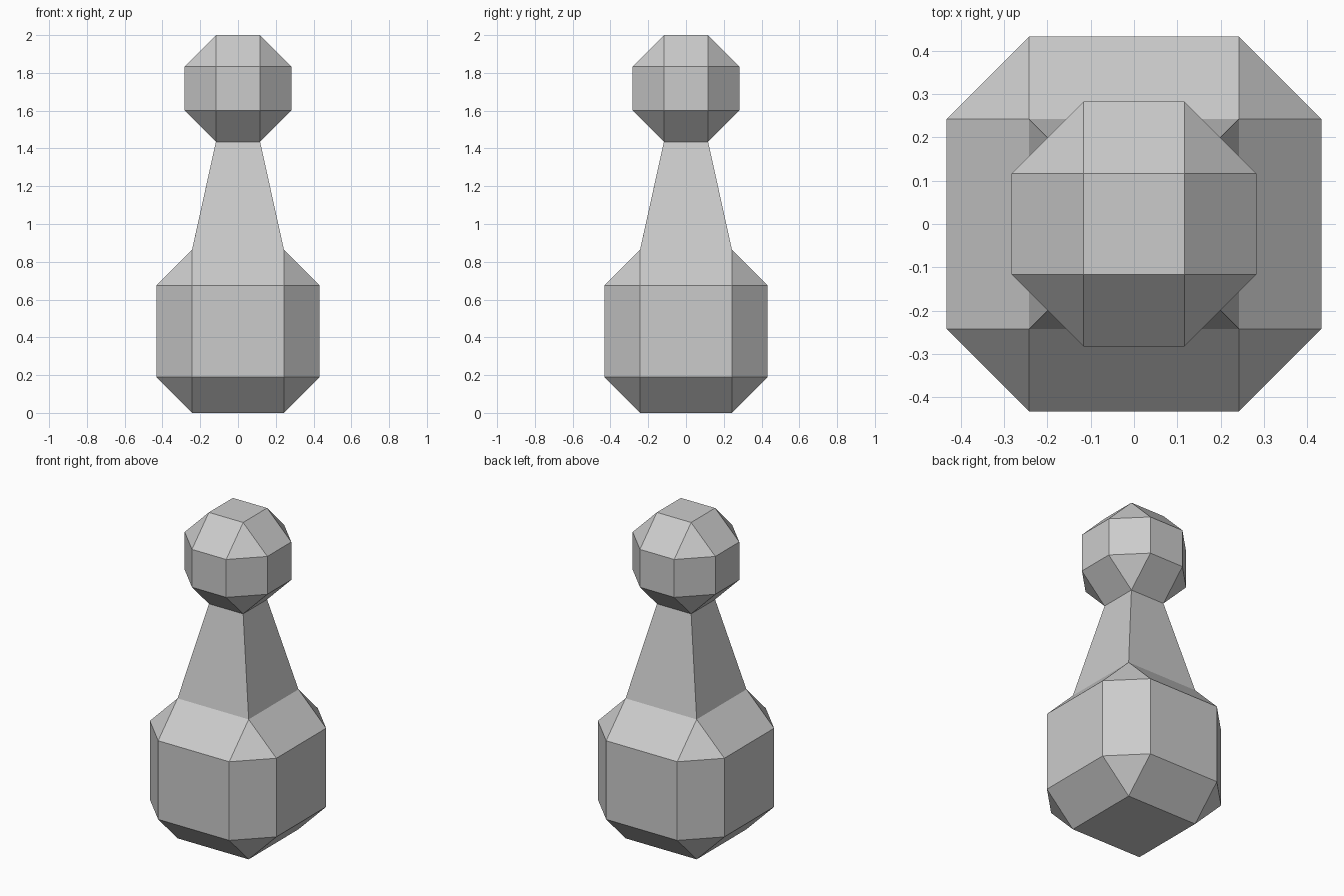
import bpy, bmesh
from math import pi, sqrt
from mathutils import Matrix

if "Cube" in bpy.data.objects:
    bpy.data.objects.remove(bpy.data.objects["Cube"])


def add_object(name, bm):
    bmesh.ops.recalc_face_normals(bm, faces=bm.faces)
    mesh = bpy.data.meshes.new(name)
    bm.to_mesh(mesh)
    bm.free()
    obj = bpy.data.objects.new(name, mesh)
    bpy.context.collection.objects.link(obj)
    return obj


def bevelled_cube(name, half, flat, z, open_side):
    """Cube with wide single bevels; the face meeting the neck is left open."""
    bm = bmesh.new()
    bmesh.ops.create_cube(bm, size=2 * half)
    bmesh.ops.bevel(bm, geom=bm.edges[:], offset=half - flat,
                    offset_type='OFFSET', segments=1, profile=0.5, affect='EDGES')
    bm.normal_update()
    joint = [f for f in bm.faces if f.normal.z * open_side > 0.99]
    bmesh.ops.delete(bm, geom=joint, context='FACES')
    obj = add_object(name, bm)
    obj.location.z = z
    return obj


BODY_HALF, BODY_FLAT = 0.4325, 0.243
HEAD_HALF, HEAD_FLAT = 0.2825, 0.117
body_top = 2 * BODY_HALF
head_bottom = 2 - 2 * HEAD_HALF

# Body and head
bevelled_cube("body", BODY_HALF, BODY_FLAT, BODY_HALF, 1)
bevelled_cube("head", HEAD_HALF, HEAD_FLAT, 2 - HEAD_HALF, -1)

# Tapered square neck joining the two
bm = bmesh.new()
bmesh.ops.create_cone(bm, cap_ends=False, segments=4,
                      radius1=BODY_FLAT * sqrt(2), radius2=HEAD_FLAT * sqrt(2),
                      depth=head_bottom - body_top,
                      matrix=Matrix.Rotation(pi / 4, 4, 'Z'))
neck = add_object("neck", bm)
neck.location.z = (body_top + head_bottom) / 2
